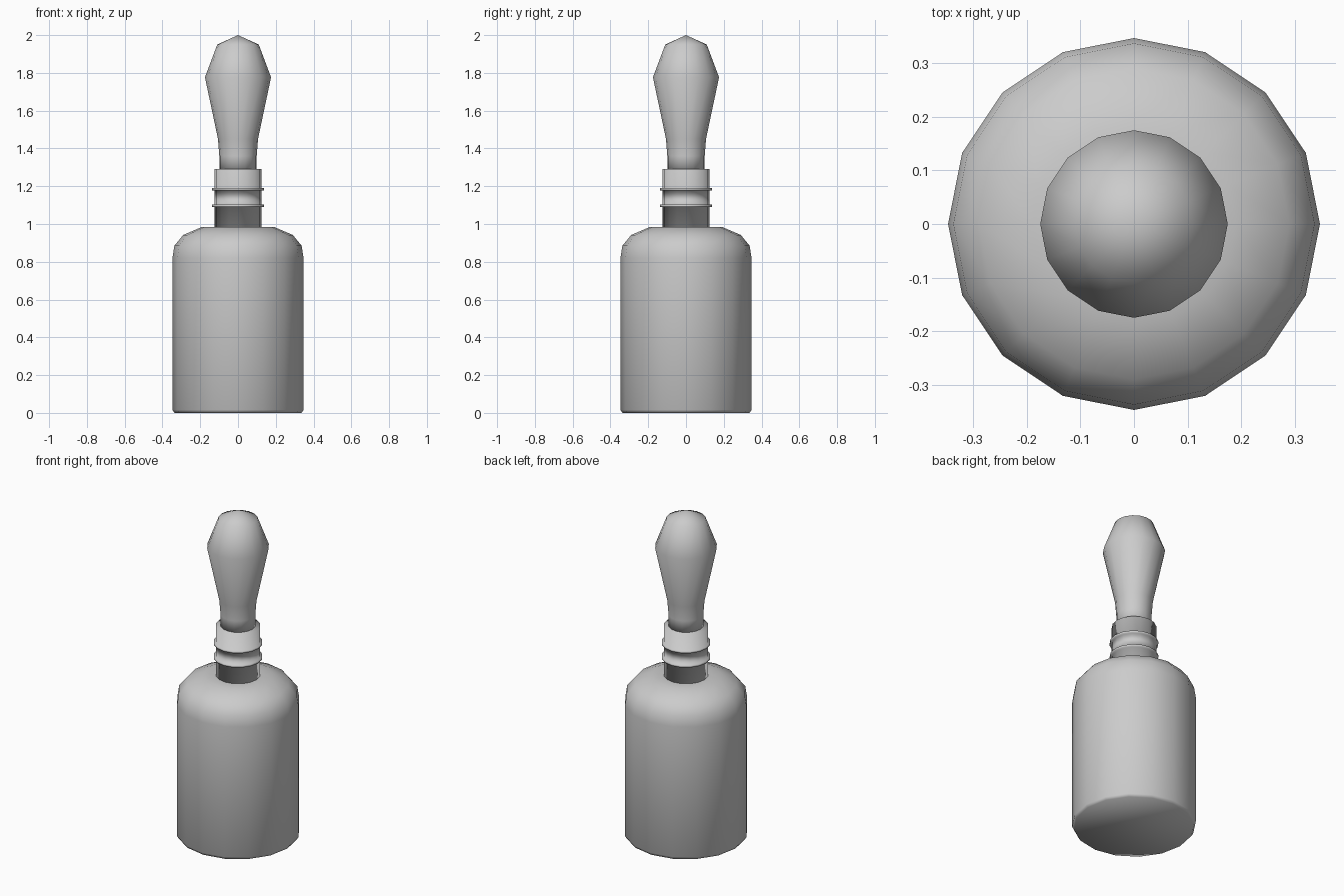
import bpy, bmesh, math

if "Cube" in bpy.data.objects:
    bpy.data.objects.remove(bpy.data.objects["Cube"])

SIDES = 16
grey = bpy.data.materials.new("grey")
grey.diffuse_color = (0.6, 0.6, 0.6, 1)
grey.use_nodes = True
grey.node_tree.nodes["Principled BSDF"].inputs["Base Color"].default_value = grey.diffuse_color


def lathe(name, profile):
    """Spin (radius, z) points about z; radius 0 makes a pole, open ends are capped."""
    bm = bmesh.new()
    rings = []
    for r, z in profile:
        if r == 0:
            rings.append([bm.verts.new((0, 0, z))] * SIDES)
        else:
            rings.append([bm.verts.new((r * math.cos(math.tau * i / SIDES),
                                        r * math.sin(math.tau * i / SIDES), z))
                          for i in range(SIDES)])
    for low, high in zip(rings, rings[1:]):
        for i in range(SIDES):
            j = (i + 1) % SIDES
            corners = list(dict.fromkeys((low[i], low[j], high[j], high[i])))
            bm.faces.new(corners)
    for ring, (r, z) in ((rings[0], profile[0]), (rings[-1], profile[-1])):
        if r:
            bm.faces.new(ring)
    bmesh.ops.recalc_face_normals(bm, faces=bm.faces)
    for f in bm.faces:
        f.smooth = True
    mesh = bpy.data.meshes.new(name)
    bm.to_mesh(mesh)
    bm.free()
    mesh.materials.append(grey)
    obj = bpy.data.objects.new(name, mesh)
    bpy.context.collection.objects.link(obj)
    return obj


# Bottle with rounded shoulder
lathe("bottle", [(0.337, 0), (0.347, 0.016), (0.347, 0.82), (0.337, 0.885),
                 (0.29, 0.942), (0.19, 0.985), (0.12, 0.985)])

# Threaded neck and collar with two thin flanges
neck = [(0.125, 0.975)]
for z in (1.09, 1.178):
    neck += [(0.125, z), (0.137, z), (0.137, z + 0.012), (0.125, z + 0.012)]
lathe("neck", neck + [(0.125, 1.29)])

# Squeeze bulb
lathe("bulb", [(0.099, 1.28), (0.099, 1.36), (0.106, 1.45), (0.175, 1.777),
               (0.11, 1.95), (0, 2.0)])
